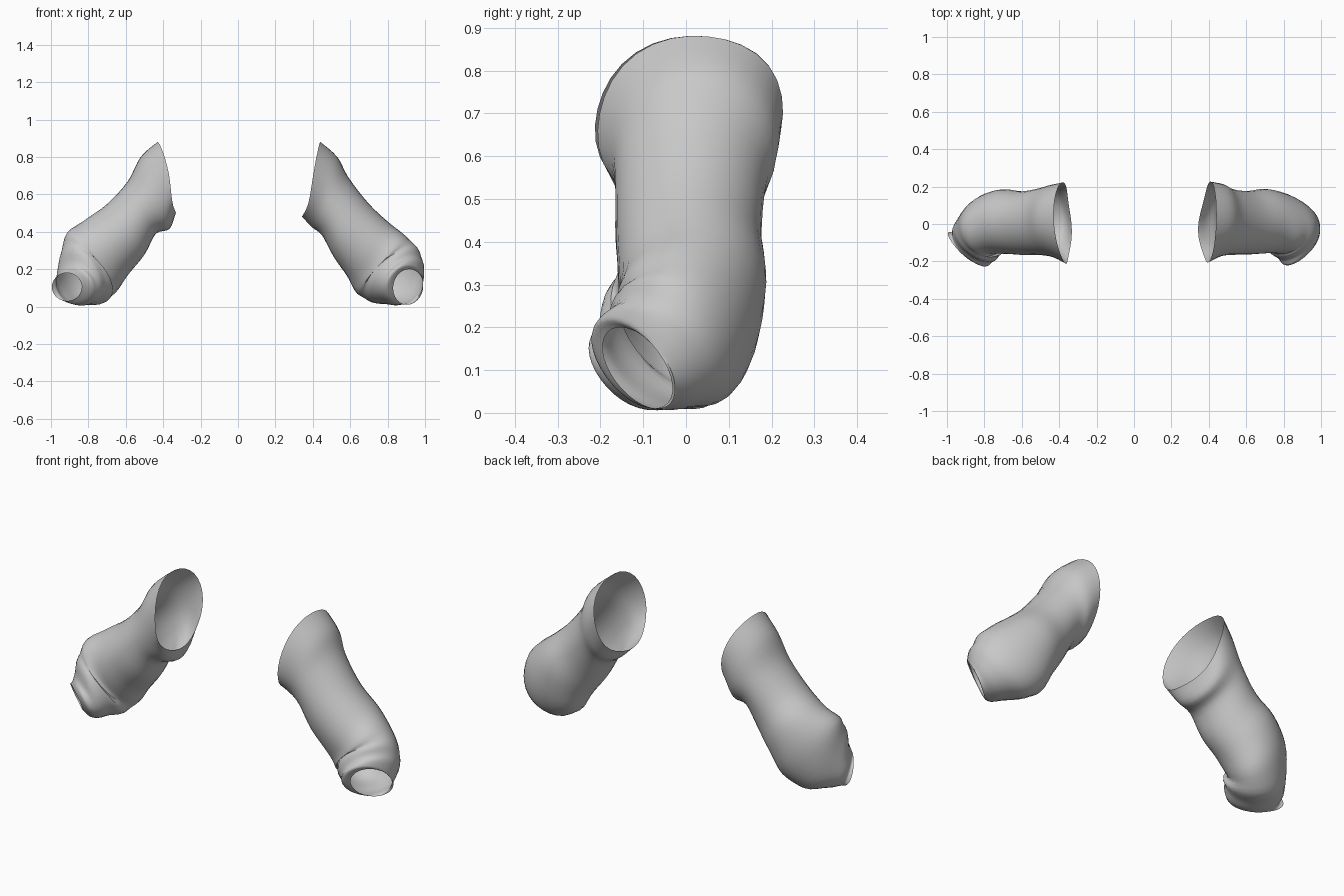
import bpy, bmesh, math
from mathutils import Vector

if "Cube" in bpy.data.objects:
    bpy.data.objects.remove(bpy.data.objects["Cube"])

SEGMENTS = 32
STEPS = 4

cloth = bpy.data.materials.new("grey cloth")
cloth.diffuse_color = (0.58, 0.58, 0.58, 1)
cloth.use_nodes = True
cloth.node_tree.nodes["Principled BSDF"].inputs["Base Color"].default_value = cloth.diffuse_color

# Half axis from the middle of each ring toward its back, shoulder to cuff
BACK = [(0, .212, -.02), (0, .192, -.01), (0, .176, 0), (0, .17, 0),
        (0, .172, 0), (.02, .16, -.02), (.075, .13, -.06), (.10, .10, -.025),
        (.095, .085, -.01), (.08, .075, -.005)]

# Outer point and inner point of each ring, shoulder to cuff
RIGHT = [(.44, .05, .88, .375, -.03, .48), (.53, .04, .80, .41, .0, .425),
         (.59, .02, .69, .45, .0, .38), (.70, .01, .55, .51, .0, .27),
         (.82, .01, .44, .58, .02, .17), (.92, -.02, .36, .64, .03, .07),
         (.965, -.06, .29, .70, .0, .035), (.945, -.13, .25, .80, -.04, .01),
         (.92, -.17, .22, .86, -.08, .01), (.92, -.15, .20, .90, -.07, .01)]
LEFT = [(.43, .05, .88, .36, -.04, .50), (.52, .03, .80, .38, .0, .415),
        (.59, .02, .67, .44, .0, .39), (.70, .01, .55, .50, .0, .28),
        (.81, .01, .47, .58, .02, .18), (.91, -.03, .395, .65, .03, .08),
        (.93, -.09, .31, .70, -.01, .03), (.915, -.14, .23, .79, -.06, .01),
        (.90, -.17, .20, .85, -.10, .01), (.92, -.16, .18, .91, -.09, .03)]


def spline(pts, i, t):
    """Smooth interpolation through a list of vectors."""
    a, b = pts[max(i - 1, 0)], pts[i]
    c, d = pts[i + 1], pts[min(i + 2, len(pts) - 1)]
    return 0.5 * (2 * b + (c - a) * t + (2 * a - 5 * b + 4 * c - d) * t * t
                  + (3 * b - a - 3 * c + d) * t ** 3)


def wrinkle(s, ang, phase):
    """Diagonal cloth folds that gather on the forearm's front side."""
    gather = math.exp(-((s - 0.68) / 0.17) ** 2)
    front = 0.25 + 0.75 * (0.5 - 0.5 * math.sin(ang))
    folds = math.sin(40 * s + 3 * math.sin(ang + phase) + phase)
    soft = 0.01 * math.sin(3 * ang + 9 * s + phase) * s * (1 - s) * 4
    return 1 + 0.035 * gather * front * folds + soft


def sleeve(name, rings, side, phase, bow, flap):
    outer = [Vector(r[:3]) for r in rings]
    inner = [Vector(r[3:]) for r in rings]
    back = [Vector(b) for b in BACK]
    bm = bmesh.new()
    loops = []
    count = (len(rings) - 1) * STEPS
    for k in range(count + 1):
        i = min(k // STEPS, len(rings) - 2)
        t = k / STEPS - i
        o, n, v = (spline(p, i, t) for p in (outer, inner, back))
        mid, u = (o + n) / 2, (o - n) / 2
        lip = max(0, 1 - k / (2 * STEPS))
        loop = []
        for j in range(SEGMENTS):
            ang = 2 * math.pi * j / SEGMENTS
            w = wrinkle(k / count, ang, phase)
            w += 0.03 * lip * math.sin(2 * ang) ** 2
            p = mid + (u * math.cos(ang) + v * math.sin(ang)) * w
            # Curved shoulder rim with a small flap at the armpit
            p.x += bow * lip * math.sin(ang) ** 2
            p.x -= flap * lip * max(0, -math.cos(ang)) ** 5
            loop.append(bm.verts.new((p.x * side, p.y, max(p.z, 0))))
        loops.append(loop)
    # Open tube between neighbouring rings
    for a, b in zip(loops, loops[1:]):
        for j in range(SEGMENTS):
            m = (j + 1) % SEGMENTS
            quad = [a[j], a[m], b[m], b[j]]
            bm.faces.new(quad if side < 0 else quad[::-1])
    bmesh.ops.recalc_face_normals(bm, faces=bm.faces)
    mesh = bpy.data.meshes.new(name)
    bm.to_mesh(mesh)
    bm.free()
    mesh.materials.append(cloth)
    obj = bpy.data.objects.new(name, mesh)
    bpy.context.collection.objects.link(obj)
    bpy.ops.object.select_all(action='DESELECT')
    obj.select_set(True)
    bpy.context.view_layer.objects.active = obj
    bpy.ops.object.shade_smooth_by_angle(angle=math.radians(50))


sleeve("right_sleeve", RIGHT, 1, 0.4, -0.006, 0.033)
sleeve("left_sleeve", LEFT, -1, 1.9, -0.025, 0.028)
